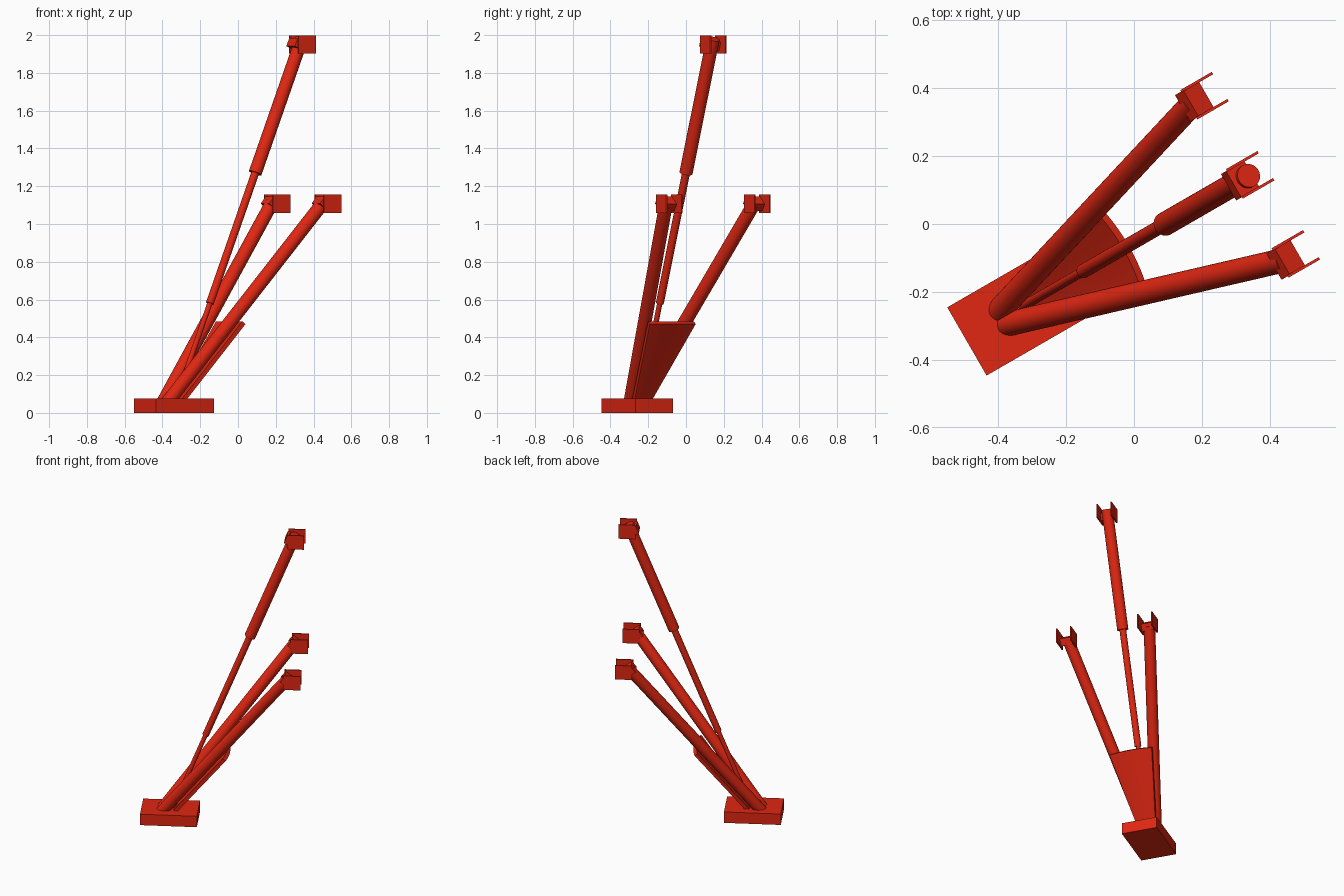
import bpy, bmesh, math
from mathutils import Matrix, Vector

cube = bpy.data.objects.get("Cube")
if cube:
    bpy.data.objects.remove(cube, do_unlink=True)

red = bpy.data.materials.new("red_paint")
red.use_nodes = True
red.diffuse_color = (0.75, 0.02, 0.006, 1)
red.node_tree.nodes["Principled BSDF"].inputs["Base Color"].default_value = red.diffuse_color

# Local frame: x runs outward along the assembly, y across it
FRAME = Matrix.Translation((-0.338, -0.257, 0)) @ Matrix.Rotation(math.radians(30), 4, 'Z')
MID = 0.008          # centre line across the assembly


def finish(name, bm, smooth=False):
    bmesh.ops.recalc_face_normals(bm, faces=bm.faces)
    bm.transform(FRAME)
    mesh = bpy.data.meshes.new(name)
    bm.to_mesh(mesh)
    bm.free()
    mesh.materials.append(red)
    ob = bpy.data.objects.new(name, mesh)
    bpy.context.collection.objects.link(ob)
    if smooth:
        bpy.ops.object.select_all(action='DESELECT')
        ob.select_set(True)
        bpy.context.view_layer.objects.active = ob
        bpy.ops.object.shade_smooth_by_angle(angle=math.radians(35))
    return ob


def box(name, centre, size, pitch=0.0):
    bm = bmesh.new()
    m = Matrix.Translation(centre) @ Matrix.Rotation(-pitch, 4, 'Y') @ Matrix.Diagonal((*size, 1))
    bmesh.ops.create_cube(bm, size=1, matrix=m)
    return finish(name, bm)


def tube(name, a, b, radius):
    a, b = Vector(a), Vector(b)
    d = b - a
    bm = bmesh.new()
    m = Matrix.Translation((a + b) / 2) @ d.to_track_quat('Z', 'Y').to_matrix().to_4x4()
    bmesh.ops.create_cone(bm, cap_ends=True, segments=32, radius1=radius, radius2=radius,
                          depth=d.length, matrix=m)
    return finish(name, bm, True)


def bracket(name, v, z, pitch):
    # Tilted block held between two thin upright cheek plates
    box(name + "_block", (0.756, v, z), (0.047, 0.09, 0.066), pitch)
    for label, side in (("left", 1), ("right", -1)):
        box(f"{name}_{label}_cheek", (0.79, v + side * 0.046, z), (0.107, 0.008, 0.096))


# Base plate
box("base_plate", (0, 0, 0.0375), (0.356, 0.232, 0.075))

# Two diverging lower arms
slope = 1.306
for label, side in (("left", 1), ("right", -1)):
    foot = Vector((-0.035, MID + side * 0.028, 0.075))
    tip = Vector((0.755, MID + side * 0.269, 1.107))
    tube(label + "_arm", foot - (tip - foot) * 0.02, tip, 0.036)
    bracket(label + "_bracket", tip.y, tip.z, math.atan(slope))


# Telescopic centre strut in three stages
def strut_point(z):
    return (0.5 + (z - 1.27) * 0.402, MID, z)


for name, z0, z1, r in (("strut_lower_rod", 0.05, 0.6, 0.014),
                        ("strut_middle_rod", 0.58, 1.3, 0.021),
                        ("strut_upper_tube", 1.27, 1.98, 0.035)):
    tube(name, strut_point(z0), strut_point(z1), r)
bracket("strut_bracket", MID, 1.951, math.atan(1 / 0.402))

# Curved fan gusset under the arms
bm = bmesh.new()
N = 16
pitch = math.atan(1.28)
lift = Vector((-math.sin(pitch), 0, math.cos(pitch))) * 0.024
rows = []
for i in range(N + 1):
    t = 2 * i / N - 1
    low = Vector((0.034 + 0.004 * (1 - t * t), MID + 0.05 * t, 0.05))
    high = Vector((0.36 + 0.016 * (1 - t * t), MID + 0.14 * t, 0.47))
    rows.append([bm.verts.new(p) for p in (low, high, high + lift, low + lift)])
for a, b in zip(rows, rows[1:]):
    for k in range(4):
        n = (k + 1) % 4
        bm.faces.new((a[k], a[n], b[n], b[k]))
bm.faces.new(rows[0])
bm.faces.new(rows[-1])
finish("fan_gusset", bm, True)
